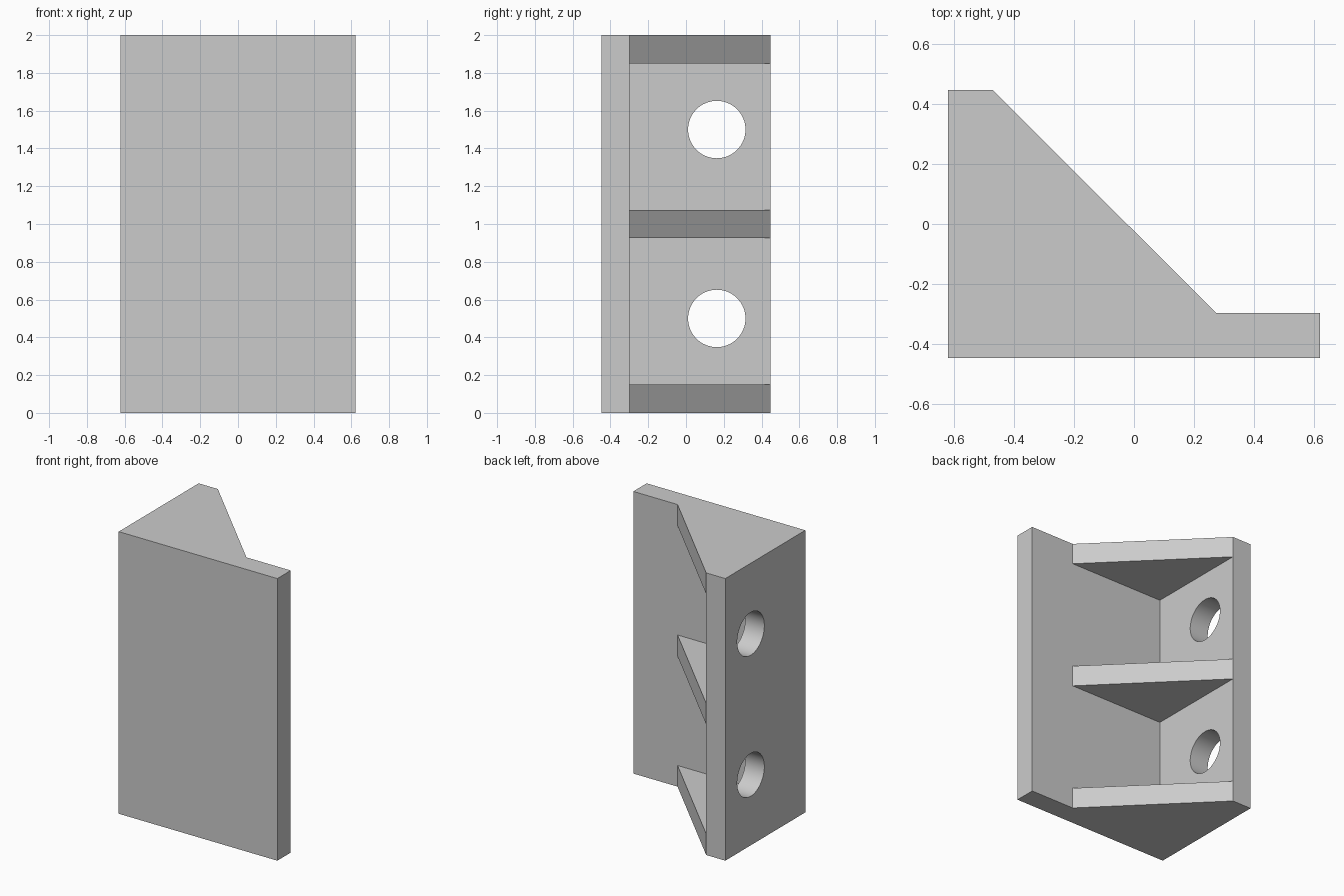
import bpy
import bmesh
from mathutils import Matrix

if "Cube" in bpy.data.objects:
    bpy.data.objects.remove(bpy.data.objects["Cube"], do_unlink=True)

X, Y, H, T = 0.622, 0.448, 2.0, 0.15   # half width, half depth, height, thickness
INNER_X, INNER_Y = -X + T, -Y + T      # inner faces of the two walls

grey = bpy.data.materials.new("plain grey")
colour = (0.6, 0.6, 0.6, 1.0)
grey.use_nodes = True
grey.diffuse_color = colour
grey.node_tree.nodes["Principled BSDF"].inputs["Base Color"].default_value = colour


def add_object(name, bm):
    bmesh.ops.recalc_face_normals(bm, faces=bm.faces[:])
    mesh = bpy.data.meshes.new(name)
    bm.to_mesh(mesh)
    bm.free()
    mesh.materials.append(grey)
    obj = bpy.data.objects.new(name, mesh)
    bpy.context.collection.objects.link(obj)
    return obj


def prism(name, outline, z0, z1):
    bm = bmesh.new()
    face = bm.faces.new([bm.verts.new((x, y, z0)) for x, y in outline])
    top = bmesh.ops.extrude_face_region(bm, geom=[face])["geom"]
    verts = [v for v in top if isinstance(v, bmesh.types.BMVert)]
    bmesh.ops.translate(bm, verts=verts, vec=(0, 0, z1 - z0))
    return add_object(name, bm)


def bolt_hole(name, y, z, radius):
    bm = bmesh.new()
    spin = Matrix.Translation((-X, y, z)) @ Matrix.Rotation(1.5707963, 4, "Y")
    bmesh.ops.create_cone(bm, cap_ends=True, segments=64, radius1=radius,
                          radius2=radius, depth=0.6, matrix=spin)
    return add_object(name, bm)


# Solid bracket body with the sloping gusset outline
bracket = prism("angle_bracket", [(-X, -Y), (X, -Y), (X, INNER_Y), (0.275, INNER_Y),
                                  (INNER_X, Y), (-X, Y)], 0, H)

# Pockets between the three gussets, and a bolt hole in each
cutters = []
pocket = [(INNER_X, INNER_Y), (1, INNER_Y), (1, 1), (INNER_X, 1)]
for name, z0, z1 in (("lower", T, (H - T) / 2), ("upper", (H + T) / 2, H - T)):
    cutters.append(prism(name + "_pocket_cutter", pocket, z0, z1))
    cutters.append(bolt_hole(name + "_hole_cutter", 0.163, 0.5 if name == "lower" else 1.5, 0.152))

bpy.ops.object.select_all(action="DESELECT")
bracket.select_set(True)
bpy.context.view_layer.objects.active = bracket
for cutter in cutters:
    cut = bracket.modifiers.new(cutter.name, "BOOLEAN")
    cut.operation = "DIFFERENCE"
    cut.solver = "EXACT"
    cut.object = cutter
    bpy.ops.object.modifier_apply(modifier=cut.name)
for cutter in cutters:
    bpy.data.objects.remove(cutter, do_unlink=True)

# Smooth hole walls, crisp edges elsewhere
bpy.ops.object.shade_smooth_by_angle()
